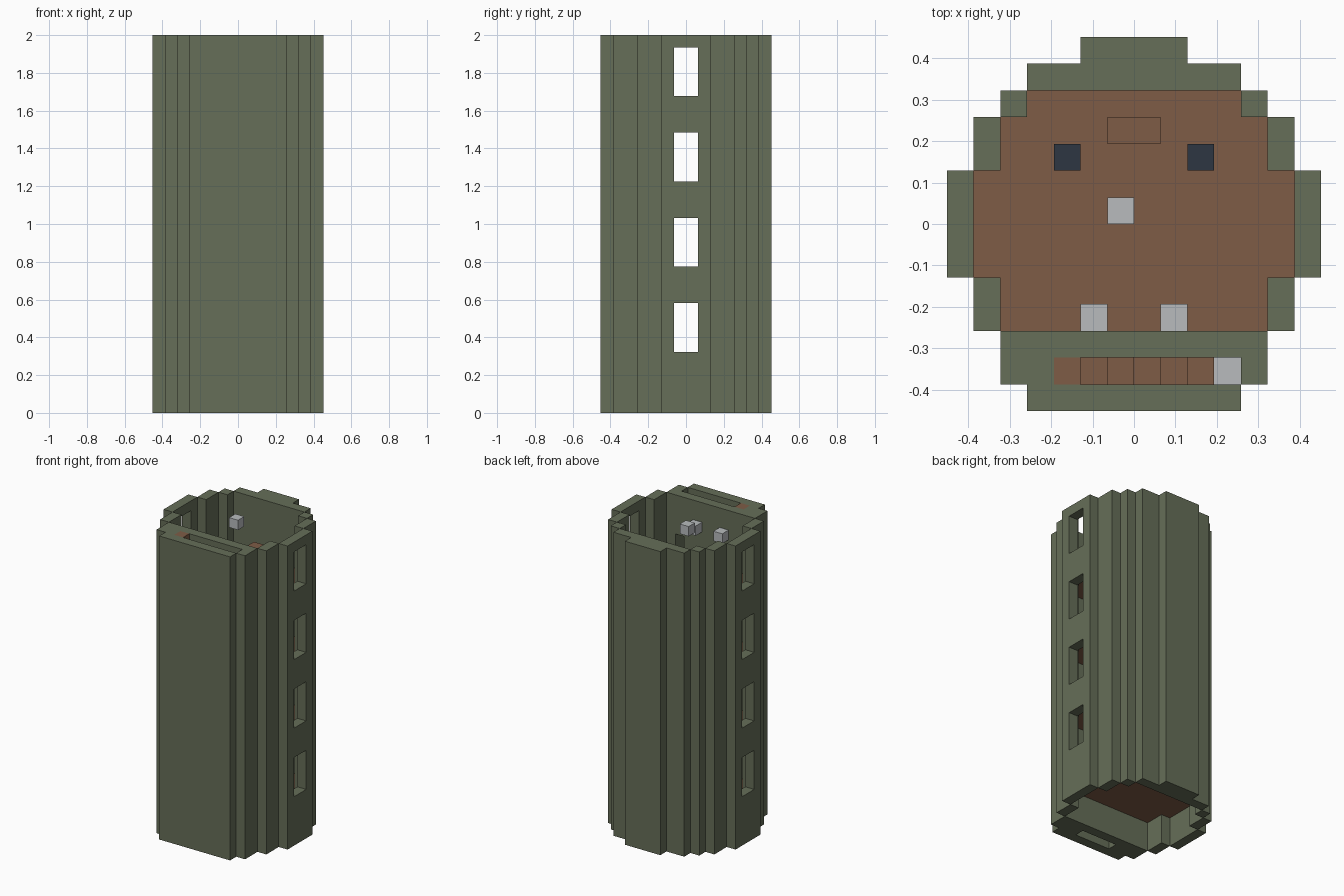
import bpy, bmesh

if "Cube" in bpy.data.objects:
    bpy.data.objects.remove(bpy.data.objects["Cube"], do_unlink=True)

U = 2 / 31          # one block
STOREY = 7          # blocks per storey
FLOOR = 3           # underside of the lowest floor


def material(name, rgb):
    m = bpy.data.materials.new(name)
    m.use_nodes = True
    m.diffuse_color = (*rgb, 1)
    m.node_tree.nodes["Principled BSDF"].inputs["Base Color"].default_value = (*rgb, 1)
    return m


GREEN = material("moss_green", (0.133, 0.156, 0.098))
BROWN = material("wood_brown", (0.209, 0.107, 0.061))
GREY = material("pale_grey", (0.48, 0.50, 0.515))
SLATE = material("dark_slate", (0.027, 0.037, 0.054))


def finish(name, bm, mat):
    mesh = bpy.data.meshes.new(name)
    bmesh.ops.recalc_face_normals(bm, faces=bm.faces)
    bm.to_mesh(mesh)
    bm.free()
    mesh.materials.append(mat)
    ob = bpy.data.objects.new(name, mesh)
    bpy.context.scene.collection.objects.link(ob)
    return ob


def prism(name, rows, z0, z1, mat):
    """Stepped symmetric outline from (y0, y1, half_width) rows, extruded upward."""
    right = [(w, y) for y0, y1, w in rows for y in (y0, y1)]
    outline = right + [(-x, y) for x, y in reversed(right)]
    bm = bmesh.new()
    face = bm.faces.new([bm.verts.new((x * U, y * U, z0 * U)) for x, y in outline])
    top = bmesh.ops.extrude_face_region(bm, geom=[face])["geom"]
    verts = [v for v in top if isinstance(v, bmesh.types.BMVert)]
    bmesh.ops.translate(bm, verts=verts, vec=(0, 0, (z1 - z0) * U))
    return finish(name, bm, mat)


def box(name, x0, x1, y0, y1, z0, z1, mat):
    bm = bmesh.new()
    bmesh.ops.create_cube(bm, size=1)
    for v in bm.verts:
        v.co = ((x1 if v.co.x > 0 else x0) * U,
                (y1 if v.co.y > 0 else y0) * U,
                (z1 if v.co.z > 0 else z0) * U)
    return finish(name, bm, mat)


def block(name, x, y, z, mat):
    return box(name, x, x + 1, y, y + 1, z, z + 1, mat)


def carve(target, cutter):
    mod = target.modifiers.new("cut", "BOOLEAN")
    mod.operation = "DIFFERENCE"
    mod.solver = "EXACT"
    mod.object = cutter
    bpy.context.view_layer.objects.active = target
    bpy.ops.object.modifier_apply(modifier=mod.name)
    bpy.data.objects.remove(cutter, do_unlink=True)


OUTER = [(-7, -6, 4), (-6, -4, 5), (-4, -2, 6), (-2, 2, 7),
         (2, 4, 6), (4, 5, 5), (5, 6, 4), (6, 7, 2)]
INNER = [(-4, -2, 5), (-2, 2, 6), (2, 4, 5), (4, 5, 4)]

# Tower shell with its round room and stair shaft
tower = prism("tower_wall", OUTER, 0, 31, GREEN)
carve(tower, prism("room_cutter", INNER, -1, 32, GREEN))
carve(tower, box("shaft_cutter", -3, 4, -6, -5, FLOOR, 32, GREEN))
carve(tower, box("pit_cutter", -2, 2, -6, -5, -1, FLOOR + 0.5, GREEN))

for k in range(4):
    base = FLOOR + 1 + STOREY * k
    side = 1 if k % 2 else -1           # stair runs alternate direction
    start = 3 if side > 0 else -3

    # Windows on both sides and the door to the stairs
    carve(tower, box("window_cutter", -8, 8, -1, 1, base + 1, base + 5, GREEN))
    carve(tower, box("door_cutter", start, start + 1, -5.5, -3.5, base, base + 2, GREEN))

    # Floor, stairs and landing
    prism(f"floor_{k}", INNER, base - 1, base, BROWN)
    block(f"landing_{k}", start, -6, base - 1, GREY)
    for i in range(6):
        block(f"step_{k}_{i}", start - side * (i + 1), -6, base + i, BROWN)

    # Lamps
    block(f"ceiling_lamp_{k}", -1, 0, base + 5, GREY)
    for x in (-2, 1):
        block(f"wall_lamp_{k}_{x}", x, -4, base + 3, GREY)

    # Table and stools
    box(f"table_{k}", -1, 1, 3, 4, base, base + 2, BROWN)
    for x in (-3, 2):
        block(f"stool_{k}_{x}", x, 2, base, SLATE)
